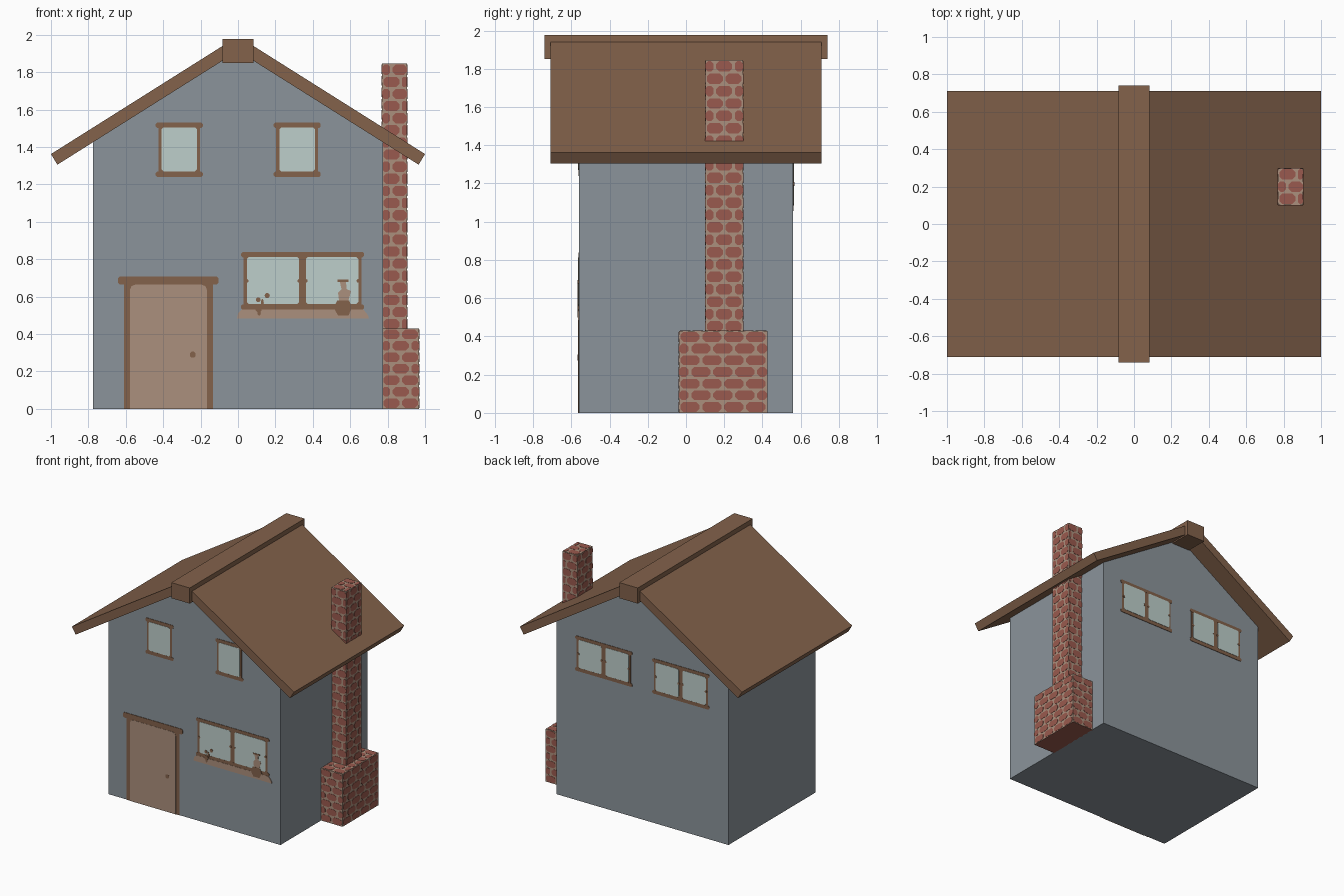
import bpy, bmesh, math

if "Cube" in bpy.data.objects:
    bpy.data.objects.remove(bpy.data.objects["Cube"])


def material(name, rgb):
    m = bpy.data.materials.new(name)
    lin = [((c / 255 + 0.055) / 1.055) ** 2.4 for c in rgb]
    m.diffuse_color = (*lin, 1)
    m.use_nodes = True
    m.node_tree.nodes["Principled BSDF"].inputs["Base Color"].default_value = m.diffuse_color
    return m


WALL = material("wall_grey_blue", (139, 148, 155))
BROWN = material("wood_brown", (131, 98, 75))
TAN = material("door_and_mortar_tan", (171, 144, 125))
GLASS = material("pale_glass", (190, 207, 203))
BRICK = material("brick_red", (154, 90, 78))


def prism(bm, points, place, d0, d1, mat=0):
    """Solid from a 2D outline; place(u, v, d) maps it into space."""
    a = [bm.verts.new(place(u, v, d0)) for u, v in points]
    b = [bm.verts.new(place(u, v, d1)) for u, v in points]
    n = len(points)
    faces = [bm.faces.new(a[::-1]), bm.faces.new(b)]
    faces += [bm.faces.new((a[i], a[(i + 1) % n], b[(i + 1) % n], b[i])) for i in range(n)]
    for f in faces:
        f.material_index = mat


def finish(name, bm, mats):
    bmesh.ops.recalc_face_normals(bm, faces=bm.faces[:])
    me = bpy.data.meshes.new(name)
    bm.to_mesh(me)
    bm.free()
    for m in mats:
        me.materials.append(m)
    ob = bpy.data.objects.new(name, me)
    bpy.context.collection.objects.link(ob)
    return ob


def solid(name, points, place, d0, d1, mat):
    bm = bmesh.new()
    prism(bm, points, place, d0, d1)
    return finish(name, bm, [mat])


def rect(u0, u1, v0, v1, c=0.0):
    """Rectangle outline with corners cut by c."""
    if c == 0:
        return [(u0, v0), (u1, v0), (u1, v1), (u0, v1)]
    return [(u0 + c, v0), (u1 - c, v0), (u1, v0 + c), (u1, v1 - c),
            (u1 - c, v1), (u0 + c, v1), (u0, v1 - c), (u0, v0 + c)]


def disc(u, v, ru, rv, n=10):
    return [(u + ru * math.cos(2 * math.pi * i / n), v + rv * math.sin(2 * math.pi * i / n)) for i in range(n)]


def along_y(u, v, d):
    return (u, d, v)


def front(u, v, d):
    return (u, -0.56 - d, v)


def back(u, v, d):
    return (u, 0.56 + d, v)


# House body: gabled profile running front to back
solid("house_body", [(-0.775, 0), (0.775, 0), (0.775, 1.43), (0, 1.915), (-0.775, 1.43)],
      along_y, -0.56, 0.56, WALL)

# Roof slabs and ridge beam
for side, label in ((-1, "left"), (1, "right")):
    slab = [(side * 1.0, 1.362), (side * 0.966, 1.305), (0, 1.913), (0, 1.992 - 0.03)]
    slab[3] = (side * 0.03, 1.973)
    solid("roof_" + label, slab, along_y, -0.71, 0.71, BROWN)
solid("ridge_beam", rect(-0.083, 0.083, 1.85, 1.977), along_y, -0.74, 0.74, BROWN)


# Windows: brown frame plate with caps, pale panes on top
def window(name, place, x0, x1, z0, z1, panes=1):
    bm = bmesh.new()
    prism(bm, rect(x0 + 0.014, x1 - 0.014, z0 + 0.01, z1 - 0.01), place, -0.002, 0.003)
    for v in (z0, z1 - 0.028):
        prism(bm, rect(x0, x1, v, v + 0.028, 0.008), place, -0.002, 0.0035)
    a, b = x0 + 0.031, x1 - 0.031
    gap = 0.036
    w = (b - a - gap * (panes - 1)) / panes
    for i in range(panes):
        s = a + i * (w + gap)
        prism(bm, rect(s, s + w, z0 + 0.03, z1 - 0.026, 0.01), place, -0.002, 0.0055, 1)
    if panes == 2:  # catches on the middle post and frame sides
        for u in (x0 + 0.031, (x0 + x1) / 2 - 0.018, (x0 + x1) / 2 + 0.018, x1 - 0.031):
            prism(bm, disc(u, (z0 + z1) / 2, 0.01, 0.01, 8), place, -0.002, 0.007)
    finish(name, bm, [BROWN, GLASS])


window("upper_window_left", front, -0.44, -0.188, 1.24, 1.53)
window("upper_window_right", front, 0.19, 0.442, 1.24, 1.53)
window("lower_window", front, 0.016, 0.674, 0.53, 0.838, 2)
window("back_window_left", back, 0.09, 0.605, 1.055, 1.34, 2)
window("back_window_right", back, -0.605, -0.09, 1.055, 1.34, 2)

# Window sill with painted pots
solid("window_sill", [(-0.005, 0.482), (0.7, 0.482), (0.695, 0.5), (0.67, 0.532), (0.02, 0.532), (0, 0.51)],
      front, -0.002, 0.005, TAN)
bm = bmesh.new()
for u, v, ru, rv in ((0.11, 0.535, 0.018, 0.02), (0.113, 0.512, 0.009, 0.014), (0.108, 0.583, 0.013, 0.013),
                     (0.13, 0.565, 0.008, 0.022), (0.156, 0.605, 0.014, 0.014)):
    prism(bm, disc(u, v, ru, rv), front, -0.002, 0.0075)
finish("small_pot_plant", bm, [BROWN])
bm = bmesh.new()
prism(bm, [(0.535, 0.498), (0.59, 0.498), (0.61, 0.54), (0.595, 0.578), (0.53, 0.578), (0.512, 0.54)],
      front, -0.002, 0.0075)
prism(bm, rect(0.533, 0.592, 0.678, 0.69), front, -0.002, 0.0075)
prism(bm, [(0.54, 0.578), (0.59, 0.578), (0.605, 0.63), (0.58, 0.64), (0.578, 0.678), (0.545, 0.678),
           (0.553, 0.64), (0.535, 0.62)], front, -0.002, 0.007, 1)
finish("large_pot_plant", bm, [BROWN, TAN])

# Door with frame, header and knob
bm = bmesh.new()
prism(bm, rect(-0.61, -0.134, 0, 0.68), front, -0.002, 0.003)
prism(bm, rect(-0.642, -0.104, 0.664, 0.707, 0.01), front, -0.002, 0.004)
prism(bm, [(-0.578, 0), (-0.166, 0), (-0.166, 0.635), (-0.174, 0.656), (-0.195, 0.664),
           (-0.549, 0.664), (-0.57, 0.656), (-0.578, 0.635)], front, -0.002, 0.0055, 1)
prism(bm, rect(-0.257, -0.226, 0.273, 0.305, 0.008), front, -0.002, 0.0075)
finish("front_door", bm, [BROWN, TAN])


# Brickwork: mortar block with thin bricks laid on its faces in staggered rows
def lay_bricks(bm, place, u0, u1, v0, v1, length, pitch=0.0645):
    rows = max(1, round((v1 - v0) / pitch))
    h = (v1 - v0) / rows
    for r in range(rows):
        u = u0 - (length / 2 if r % 2 else 0)
        while u < u1 - 0.01:
            a, b = max(u + 0.007, u0), min(u + length - 0.007, u1)
            if b - a > 0.025:
                c = min(0.016, (b - a) * 0.3)
                prism(bm, rect(a, b, v0 + r * h + 0.005, v0 + (r + 1) * h - 0.005, c), place, -0.001, 0.002, 1)
            u += length


def brick_block(name, x0, x1, y0, y1, z0, z1, left_from):
    bm = bmesh.new()
    prism(bm, rect(x0, x1, z0, z1), along_y, y0, y1)
    bm.normal_update()
    for f in bm.faces:  # underside is plain brick
        if f.calc_center_median().z < z0 + 0.001:
            f.material_index = 1
    length = 0.115 if y1 - y0 > 0.3 else 0.0975
    lay_bricks(bm, lambda u, v, d: (u, y0 - d, v), x0, x1, z0, z1, 0.1)
    lay_bricks(bm, lambda u, v, d: (u, y1 + d, v), x0, x1, z0, z1, 0.1)
    lay_bricks(bm, lambda u, v, d: (x1 + d, u, v), y0, y1, z0, z1, length)
    lay_bricks(bm, lambda u, v, d: (u, v, z1 + d), x0, x1, y0, y1, 0.1)
    if left_from:
        lay_bricks(bm, lambda u, v, d: (x0 - d, u, v), y0, y1, left_from, z1, length)
    finish(name, bm, [TAN, BRICK])


brick_block("chimney_base", 0.77, 0.968, -0.037, 0.425, 0, 0.428, None)
brick_block("chimney_stack", 0.77, 0.903, 0.102, 0.298, 0.42, 1.845, 1.48)
